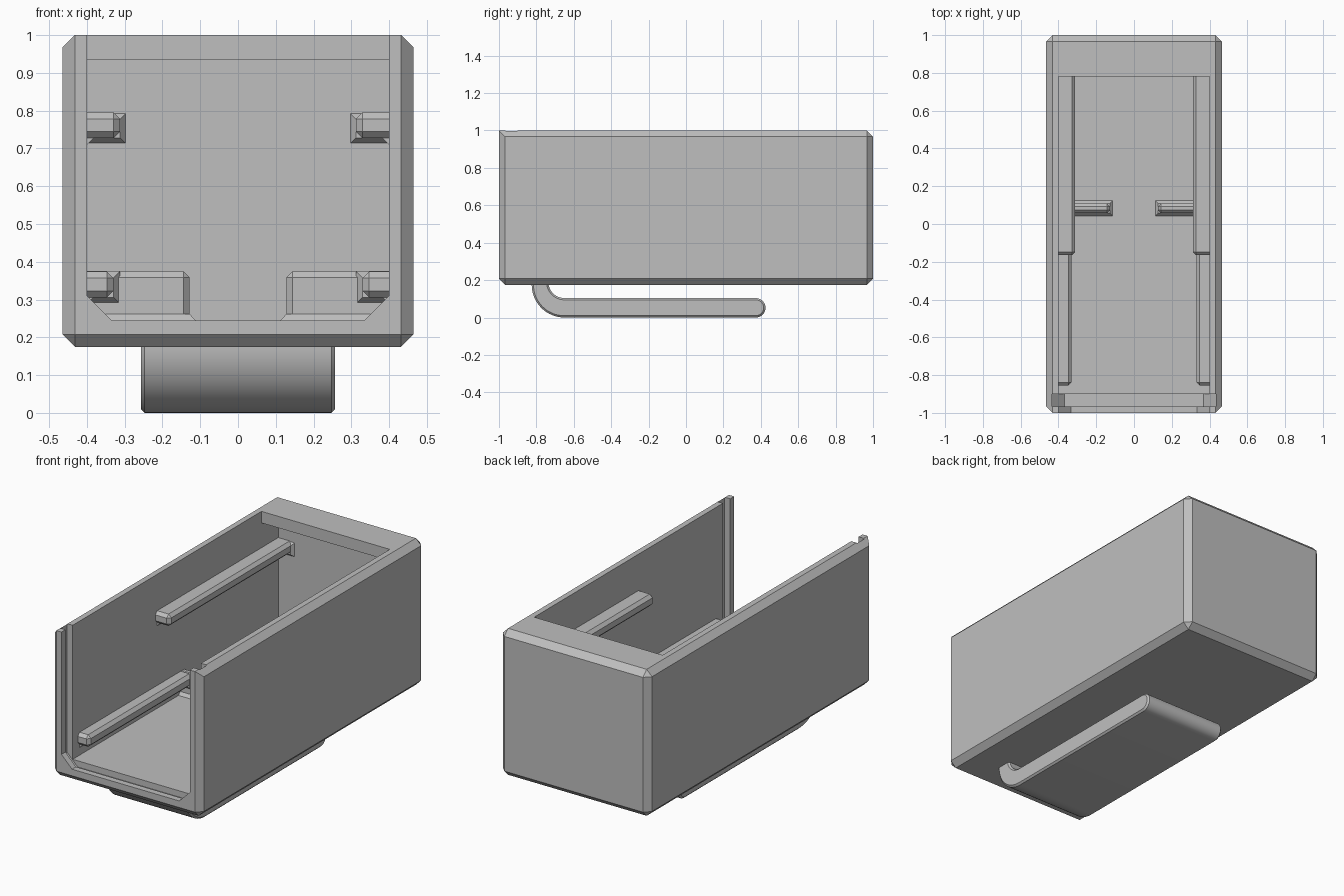
import bpy, bmesh, math
from mathutils import Vector

if "Cube" in bpy.data.objects:
    bpy.data.objects.remove(bpy.data.objects["Cube"], do_unlink=True)

grey = bpy.data.materials.new("light_grey")
grey.use_nodes = True
grey.diffuse_color = (0.52, 0.52, 0.52, 1)
grey.node_tree.nodes["Principled BSDF"].inputs["Base Color"].default_value = (0.52, 0.52, 0.52, 1)


def finish(name, bm):
    bmesh.ops.recalc_face_normals(bm, faces=bm.faces)
    mesh = bpy.data.meshes.new(name)
    bm.to_mesh(mesh)
    bm.free()
    mesh.materials.append(grey)
    obj = bpy.data.objects.new(name, mesh)
    bpy.context.collection.objects.link(obj)
    return obj


def prism(points, axis, lo, hi):
    """Extrude a 2D outline along x or y."""
    bm = bmesh.new()
    place = (lambda p, d: (d, p[0], p[1])) if axis == "x" else (lambda p, d: (p[0], d, p[1]))
    a = [bm.verts.new(place(p, lo)) for p in points]
    b = [bm.verts.new(place(p, hi)) for p in points]
    bm.faces.new(a)
    bm.faces.new(b)
    for i in range(len(a)):
        j = (i + 1) % len(a)
        bm.faces.new((a[i], a[j], b[j], b[i]))
    bmesh.ops.recalc_face_normals(bm, faces=bm.faces)
    return bm


def block(lo, hi):
    x0, y0, z0 = lo
    x1, y1, z1 = hi
    return prism([(x0, z0), (x1, z0), (x1, z1), (x0, z1)], "y", y0, y1)


def chamfer(bm, size, rule=lambda e: True):
    bmesh.ops.bevel(bm, geom=[e for e in bm.edges if rule(e)], offset=size,
                    segments=1, affect="EDGES", clamp_overlap=True)


def flare(bm, lo, hi, direction, grow):
    """Widen the side of a block facing the given direction, as a foot."""
    d = Vector(direction)
    mid = (Vector(lo) + Vector(hi)) / 2
    for v in bm.verts:
        offset = v.co - mid
        if offset.dot(d) > 0:
            for i in range(3):
                if d[i] == 0:
                    v.co[i] += math.copysign(grow, offset[i])


def mirrored(obj):
    mod = obj.modifiers.new("both_sides", "MIRROR")
    mod.use_axis[0] = True
    return obj


# Chamfered outer shell; the open front top edge stays sharp
bm = block((-0.465, -1, 0.175), (0.465, 1, 1))
chamfer(bm, 0.033, lambda e: not all(v.co.y < -0.9 and v.co.z > 0.9 for v in e.verts))
body = finish("tray_body", bm)


def chamfered_opening(half, bottom, corner):
    return [(-half, 1.2), (-half, bottom + corner), (-half + corner, bottom),
            (half - corner, bottom), (half, bottom + corner), (half, 1.2)]


# Inner cavity under the rear lip, front opening and panel slot
cavity = prism([(-0.92, 0.245), (0.93, 0.245), (0.93, 0.935), (0.78, 0.935),
                (0.78, 1.2), (-0.92, 1.2)], "x", -0.4, 0.4)
opening = prism(chamfered_opening(0.4, 0.245, 0.066), "y", -1.1, -0.93)
slot = prism(chamfered_opening(0.435, 0.21, 0.066), "y", -0.965, -0.9)
bpy.context.view_layer.objects.active = body
for shape in (cavity, slot, opening):
    cutter = finish("cutter", shape)
    cutter.hide_render = True
    mod = body.modifiers.new("cut", "BOOLEAN")
    mod.operation = "DIFFERENCE"
    mod.solver = "EXACT"
    mod.object = cutter
    bpy.ops.object.modifier_apply(modifier=mod.name)
    bpy.data.objects.remove(cutter, do_unlink=True)


def rail(name, tip, y0, y1, z0, z1):
    # Long chamfered bar buried in the wall
    bm = block((-0.43, y0, z0), (tip, y1 + 0.02, z1))
    chamfer(bm, 0.017)
    mirrored(finish(name, bm))
    # Flared end where the bar meets its stop
    lo, hi = (-0.42, y1 - 0.018, z0), (tip, y1 + 0.005, z1 - 0.017)
    bm = block(lo, hi)
    flare(bm, lo, hi, (0, 1, 0), 0.018)
    mirrored(finish(name + "_end", bm))
    # Sloped support under the bar along the wall
    web = [(-0.42, z0 + 0.01), (-0.382, z0 + 0.01), (-0.382, z0), (-0.4, z0 - 0.018), (-0.42, z0 - 0.018)]
    mirrored(finish(name + "_support", prism(web, "y", y0 + 0.017, y1)))


rail("upper_rail", -0.312, -0.165, 0.93, 0.728, 0.795)
rail("lower_rail", -0.33, -0.855, 0.058, 0.306, 0.374)

# Floor stops with flared feet
bm = block((-0.43, 0.057, 0.22), (-0.128, 0.108, 0.374))
chamfer(bm, 0.016)
mirrored(finish("floor_stop", bm))
lo, hi = (-0.42, 0.057, 0.243), (-0.128, 0.108, 0.262)
bm = block(lo, hi)
flare(bm, lo, hi, (0, 0, -1), 0.017)
mirrored(finish("floor_stop_foot", bm))


# Belt clip: a flat bar with a rounded tip, bent up into the underside
def arc(cy, cz, r, start, end, steps):
    angles = [math.radians(start + (end - start) * i / steps) for i in range(steps + 1)]
    return [(cy + r * math.cos(a), cz + r * math.sin(a)) for a in angles]


outline = [(-0.825, 0.2)] + arc(-0.65, 0.175, 0.175, 180, 270, 16)
outline += arc(0.373, 0.052, 0.052, -90, 90, 14)
outline += arc(-0.65, 0.19, 0.086, 270, 180, 12) + [(-0.736, 0.2)]
bm = prism(outline, "x", -0.257, 0.257)
chamfer(bm, 0.016, lambda e: abs(e.verts[0].co.x - e.verts[1].co.x) < 0.001)
clip = finish("belt_clip", bm)
bpy.ops.object.select_all(action="DESELECT")
clip.select_set(True)
bpy.context.view_layer.objects.active = clip
bpy.ops.object.shade_smooth_by_angle(angle=math.radians(30))
